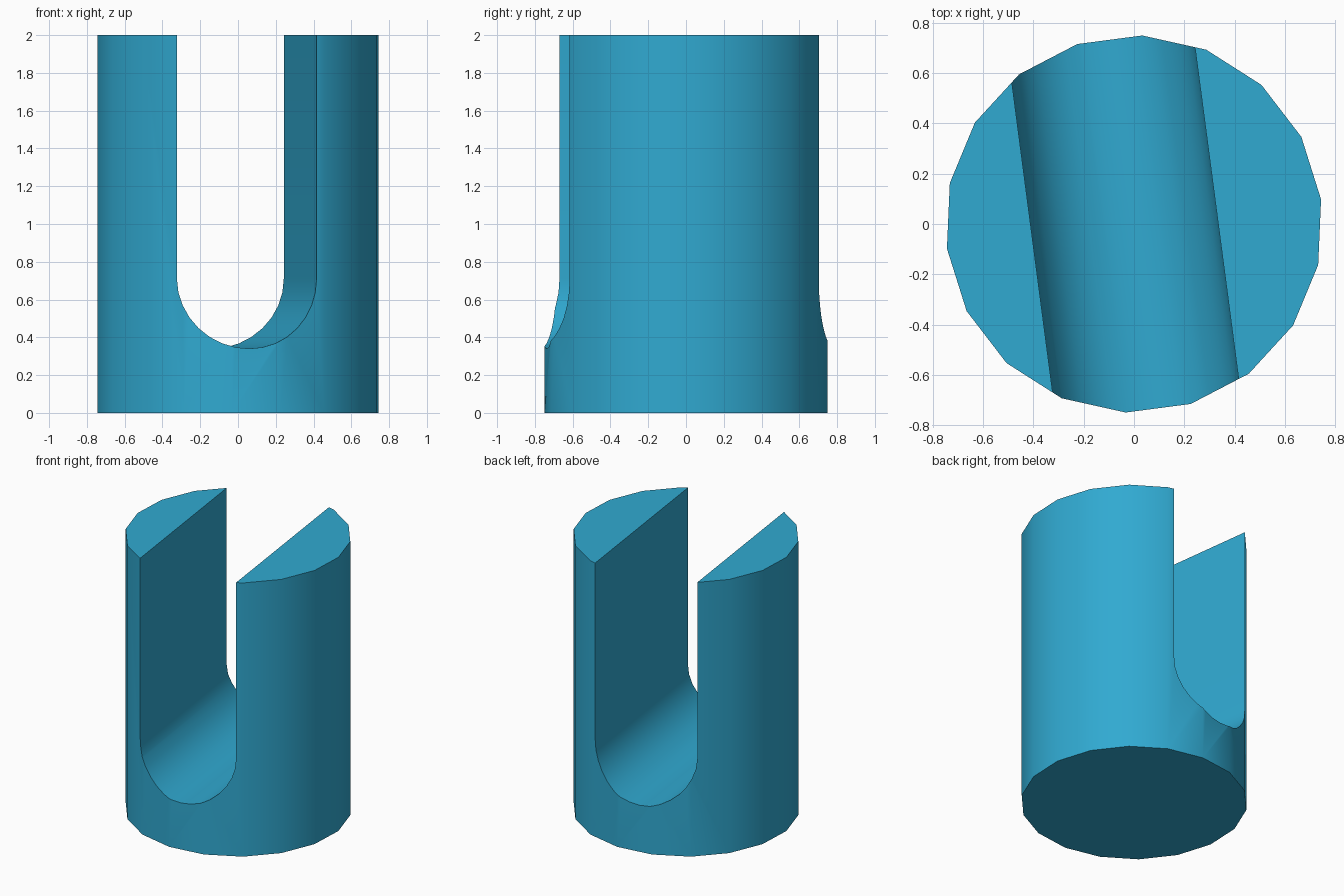
import bpy, bmesh, math
from mathutils import Matrix

if "Cube" in bpy.data.objects:
    bpy.data.objects.remove(bpy.data.objects["Cube"], do_unlink=True)

RADIUS, HEIGHT, SIDES = 0.75, 2.0, 18
TURN = math.radians(7.5)
SLOT_X, SLOT_Z, SLOT_R = -0.038, 0.71, 0.37

blue = bpy.data.materials.new("teal_blue")
blue.use_nodes = True
colour = (0.03, 0.40, 0.64, 1)
blue.diffuse_color = colour
blue.node_tree.nodes["Principled BSDF"].inputs["Base Color"].default_value = colour


def prism(name, points, direction):
    """Extrude a closed outline along a direction into a solid."""
    bm = bmesh.new()
    face = bm.faces.new([bm.verts.new(p) for p in points])
    ext = bmesh.ops.extrude_face_region(bm, geom=[face])
    bmesh.ops.translate(bm, vec=direction,
                        verts=[g for g in ext["geom"] if isinstance(g, bmesh.types.BMVert)])
    bmesh.ops.recalc_face_normals(bm, faces=bm.faces[:])
    mesh = bpy.data.meshes.new(name)
    bm.to_mesh(mesh)
    bm.free()
    mesh.materials.append(blue)
    obj = bpy.data.objects.new(name, mesh)
    bpy.context.collection.objects.link(obj)
    return obj


# Round post, slightly turned about its axis
ring = [TURN + math.tau * i / SIDES for i in range(SIDES)]
post = prism("slotted_post",
             [(RADIUS * math.cos(a), RADIUS * math.sin(a), 0) for a in ring],
             (0, 0, HEIGHT))

# U-shaped slot cutter, round at the bottom and open at the top
STEPS = 16
arc = [math.pi + math.pi * i / STEPS for i in range(STEPS + 1)]
outline = [(SLOT_X + SLOT_R * math.cos(a), -1, SLOT_Z + SLOT_R * math.sin(a)) for a in arc]
outline += [(SLOT_X + s * SLOT_R, -1, HEIGHT + 0.5) for s in (1, -1)]
cutter = prism("slot_cutter", outline, (0, 2, 0))
cutter.data.transform(Matrix.Rotation(TURN, 4, "Z"))
cutter.hide_render = True

# Cut the slot, then drop the helper
cut = post.modifiers.new("slot", "BOOLEAN")
cut.operation = "DIFFERENCE"
cut.solver = "EXACT"
cut.object = cutter
bpy.context.view_layer.objects.active = post
post.select_set(True)
bpy.ops.object.modifier_apply(modifier=cut.name)
bpy.data.objects.remove(cutter, do_unlink=True)
bpy.ops.object.shade_smooth_by_angle(angle=math.radians(30))
